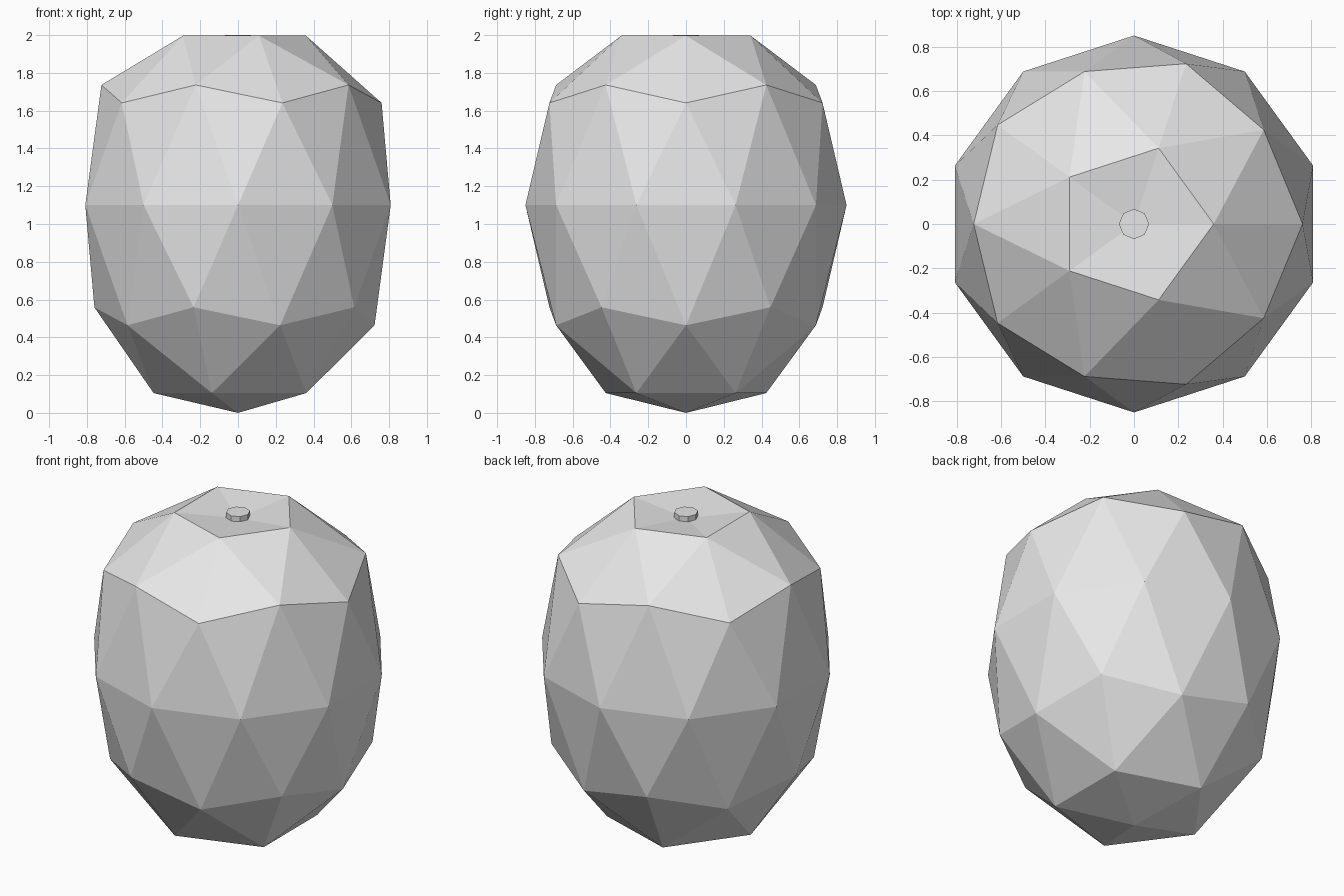
import bpy
import bmesh
from mathutils import Matrix

cube = bpy.data.objects.get("Cube")
if cube:
    bpy.data.objects.remove(cube, do_unlink=True)

grey = bpy.data.materials.new("light_grey")
grey.use_nodes = True
grey.diffuse_color = (0.8, 0.8, 0.8, 1)
grey.node_tree.nodes["Principled BSDF"].inputs["Base Color"].default_value = (0.8, 0.8, 0.8, 1)


def add_object(name, bm):
    mesh = bpy.data.meshes.new(name)
    bm.to_mesh(mesh)
    bm.free()
    mesh.materials.append(grey)
    obj = bpy.data.objects.new(name, mesh)
    bpy.context.collection.objects.link(obj)
    return obj


# Body: faceted ball stretched upward, each ring moved to its own height
RADIUS = 0.85
CENTRE = 1.1
STRETCH = 1.21
bm = bmesh.new()
bmesh.ops.create_icosphere(bm, subdivisions=2, radius=1)
for v in bm.verts:
    level = v.co.z
    v.co.x *= RADIUS
    v.co.y *= RADIUS
    v.co.z = CENTRE + level * STRETCH
    if level > 0.95:        # dished top centre
        v.co.z = 1.96
    elif level > 0.7:       # narrowed flat rim
        v.co.x *= 0.805
        v.co.y *= 0.805
        v.co.z = 1.997
    elif level < -0.95:     # blunt bottom
        v.co.z = 0
    elif level < -0.7:
        v.co.z = 0.105
add_object("body", bm)

# Stem: small octagonal stub standing in the dish
bm = bmesh.new()
bmesh.ops.create_cone(bm, cap_ends=True, segments=8, radius1=0.068, radius2=0.068,
                      depth=0.05, matrix=Matrix.Translation((0, 0, 1.975)))
add_object("stem", bm)
